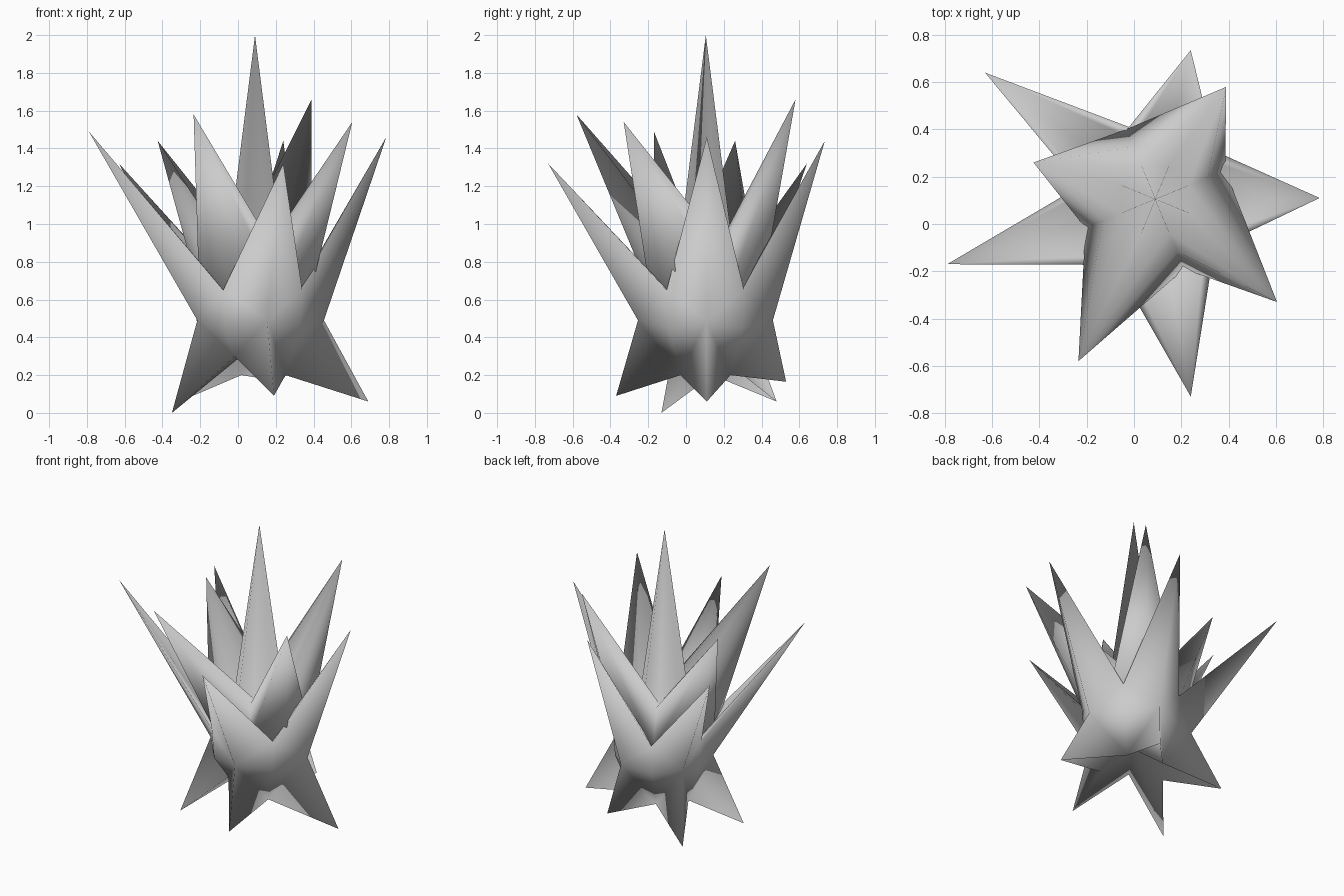
import bpy, bmesh
from math import atan2, cos, sin, pi, tau
from mathutils import Vector

if "Cube" in bpy.data.objects:
    bpy.data.objects.remove(bpy.data.objects["Cube"])

CX, CY = 0.09, 0.105


def polar(angle, r, z):
    return Vector((CX + r * cos(angle), CY + r * sin(angle), z))


def loft(name, start, rings, end, valley_folds):
    """Join rings of points and close both ends, all smooth.
    Bands in valley_folds run their diagonals from upper spike to lower valley."""
    bm = bmesh.new()
    first, last = bm.verts.new(start), bm.verts.new(end)
    rows = [[bm.verts.new(p) for p in ring] for ring in rings]
    n = len(rows[0])
    for i in range(n):
        j = (i + 1) % n
        bm.faces.new((first, rows[0][i], rows[0][j]))
        bm.faces.new((last, rows[-1][j], rows[-1][i]))
        for k, (a, b) in enumerate(zip(rows, rows[1:])):
            if (i % 2 == 0) != (k in valley_folds):
                tris = ((a[i], b[i], a[j]), (a[j], b[i], b[j]))
            else:
                tris = ((a[i], b[j], a[j]), (a[i], b[i], b[j]))
            for t in tris:
                bm.faces.new(t)
    bmesh.ops.recalc_face_normals(bm, faces=bm.faces)
    for f in bm.faces:
        f.smooth = True
    mesh = bpy.data.meshes.new(name)
    bm.to_mesh(mesh)
    bm.free()
    obj = bpy.data.objects.new(name, mesh)
    bpy.context.collection.objects.link(obj)
    return obj


def alternate(a, b):
    return [p for pair in zip(a, b) for p in pair]


# Outer crown: five leaning spikes above, five feet below
tips = [Vector(t) for t in ((0.785, 0.11, 1.46), (0.24, 0.735, 1.44),
        (-0.63, 0.64, 1.32), (-0.79, -0.17, 1.49), (0.24, -0.73, 1.32))]
feet = [Vector(f) for f in ((0.69, 0.11, 0.06), (0.23, 0.53, 0.165),
        (-0.31, 0.48, 0.06), (-0.35, -0.13, 0.0), (0.19, -0.37, 0.09))]
ang = [atan2(t.y - CY, t.x - CX) % tau for t in tips]
mid = [(a + b) / 2 for a, b in zip(ang, ang[1:] + [ang[0] + tau])]
foot_gap_z = [0.2, 0.2, 0.2, 0.3, 0.2]
waist_r = [0.365, 0.365, 0.36, 0.32, 0.365]

floor = [polar(a, 0.27, 0.62) for a in alternate(ang, mid)]
rim = alternate(tips, [polar(m, 0.325, 0.65) for m in mid])
waist = alternate([polar(a, r, 0.49) for a, r in zip(ang, waist_r)],
                  [polar(m, 0.31, 0.45) for m in mid])
hem = alternate(feet, [polar(m, 0.21, z) for m, z in zip(mid, foot_gap_z)])
loft("outer_crown", (CX, CY, 0.6), [floor, rim, waist, hem],
     (CX, CY, 0.36), valley_folds=(2,))

# Inner crown: tall central spike ringed by four shorter spikes
tips = [Vector(t) for t in ((0.39, 0.58, 1.66), (-0.425, 0.26, 1.44),
        (-0.235, -0.58, 1.58), (0.605, -0.33, 1.54))]
ang = [pi * 3 / 8 + i * pi / 2 for i in range(4)]
mid = [a + pi / 4 for a in ang]
both = alternate(ang, mid)
cone_base = [polar(a, 0.155, 0.87) for a in both]
rim = alternate(tips, [polar(m, 0.24, 0.88) for m in mid])
body = [polar(a, 0.32, 0.64) for a in both]
loft("inner_crown", (CX, CY, 2.0), [cone_base, rim, body], (CX, CY, 0.5),
     valley_folds=(1,))
